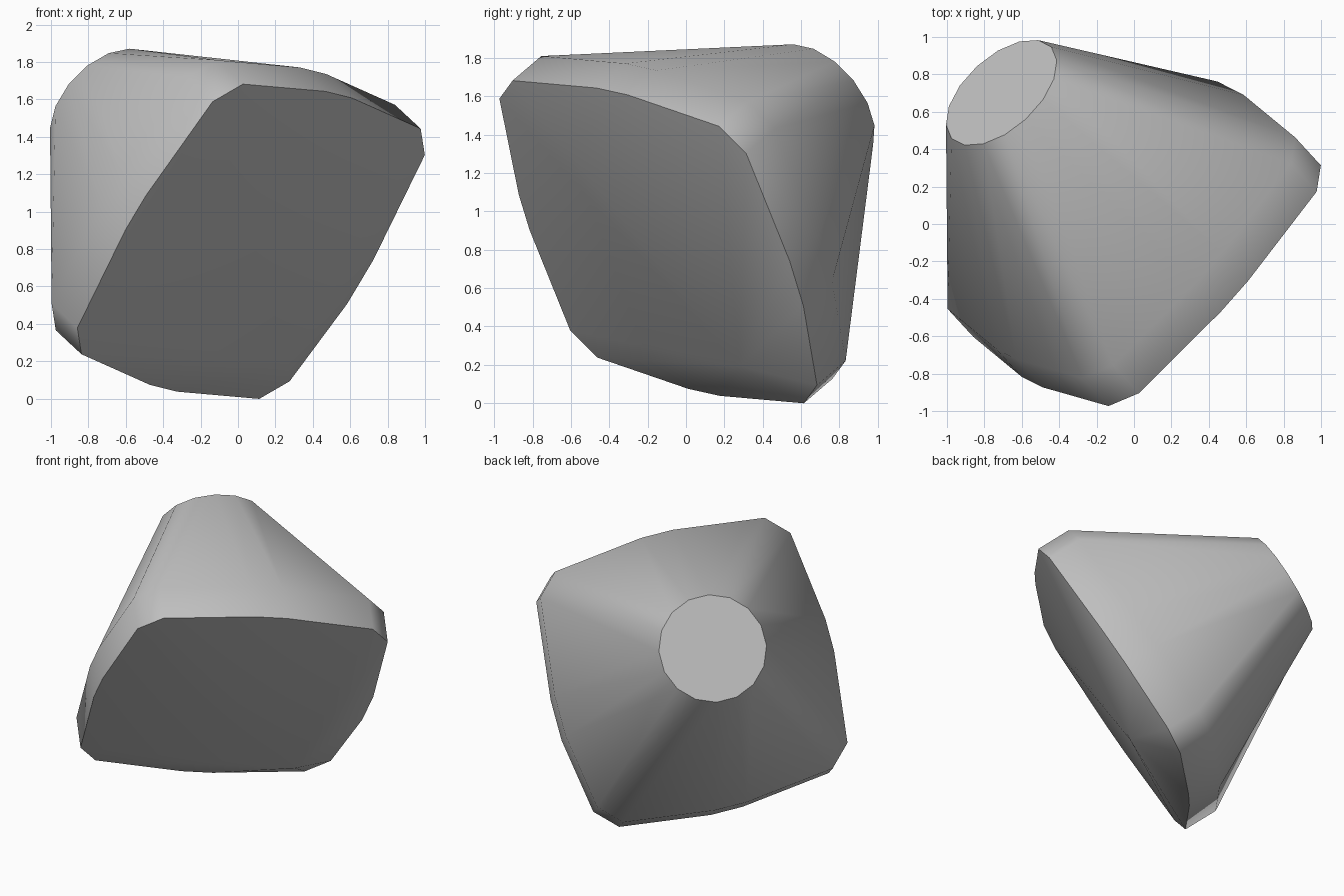
import bpy, bmesh, math
from mathutils import Vector, Matrix

cube = bpy.data.objects.get("Cube")
if cube:
    bpy.data.objects.remove(cube, do_unlink=True)

# Grey material
grey = bpy.data.materials.new("plain_grey")
grey.use_nodes = True
colour = (0.52, 0.52, 0.52, 1)
grey.diffuse_color = colour
grey.node_tree.nodes["Principled BSDF"].inputs["Base Color"].default_value = colour

# Tilted frame: the axis runs from the square base to the round cap
axis = Vector((-0.57, 0.62, 0.53)).normalized()
u = Vector((0.815, 0.341, 0.469))
u = (u - axis * u.dot(axis)).normalized()
v = axis.cross(u)
frame = Matrix((u, v, axis)).transposed()
centre = Vector((0.07, -0.145, 0.84))

RIM, HEIGHT, CAP_RADIUS = 0.24, 1.36, 0.362


def base_outline():
    """Square with cut corners and bulging sides, two points per corner and side."""
    points = []
    for i in range(8):
        distance, ends = (1.13, (-0.1, 0.1)) if i % 2 == 0 else (0.945, (-0.11, 0.11))
        if i == 1:  # this side bulges nearer to the pointed corner
            distance, ends = 0.95, (-0.067, 0.214)
        turn = Matrix.Rotation(i * math.pi / 4, 2)
        points += [turn @ Vector((distance, t)) for t in ends]
    return points


def cap_outline():
    angles = [(k - 0.5) * math.pi / 8 for k in range(16)]
    return [Vector((math.cos(a), math.sin(a))) * CAP_RADIUS for a in angles]


def add_point(bm, x, y, height):
    return bm.verts.new(centre + frame @ Vector((x, y, height)))


def ring(bm, outline, height):
    return [add_point(bm, p.x, p.y, height) for p in outline]


# Body: base rim lofted to the round cap
bm = bmesh.new()
rings = [ring(bm, base_outline(), 0),
         ring(bm, base_outline(), RIM),
         ring(bm, cap_outline(), HEIGHT)]
for low, high in zip(rings, rings[1:]):
    for i in range(16):
        j = (i + 1) % 16
        bm.faces.new((low[i], low[j], high[j], high[i]))
bm.faces.new(rings[-1])

# Underside: shallow off-centre point close to one corner
tip = add_point(bm, 0, 0.775, -0.195)
for i in range(16):
    bm.faces.new((tip, rings[0][(i + 1) % 16], rings[0][i]))
bmesh.ops.recalc_face_normals(bm, faces=bm.faces[:])

mesh = bpy.data.meshes.new("tapered_body")
bm.to_mesh(mesh)
bm.free()
mesh.materials.append(grey)
body = bpy.data.objects.new("tapered_body", mesh)
bpy.context.collection.objects.link(body)

bpy.ops.object.select_all(action='DESELECT')
body.select_set(True)
bpy.context.view_layer.objects.active = body
bpy.ops.object.shade_smooth_by_angle(angle=math.radians(50))
